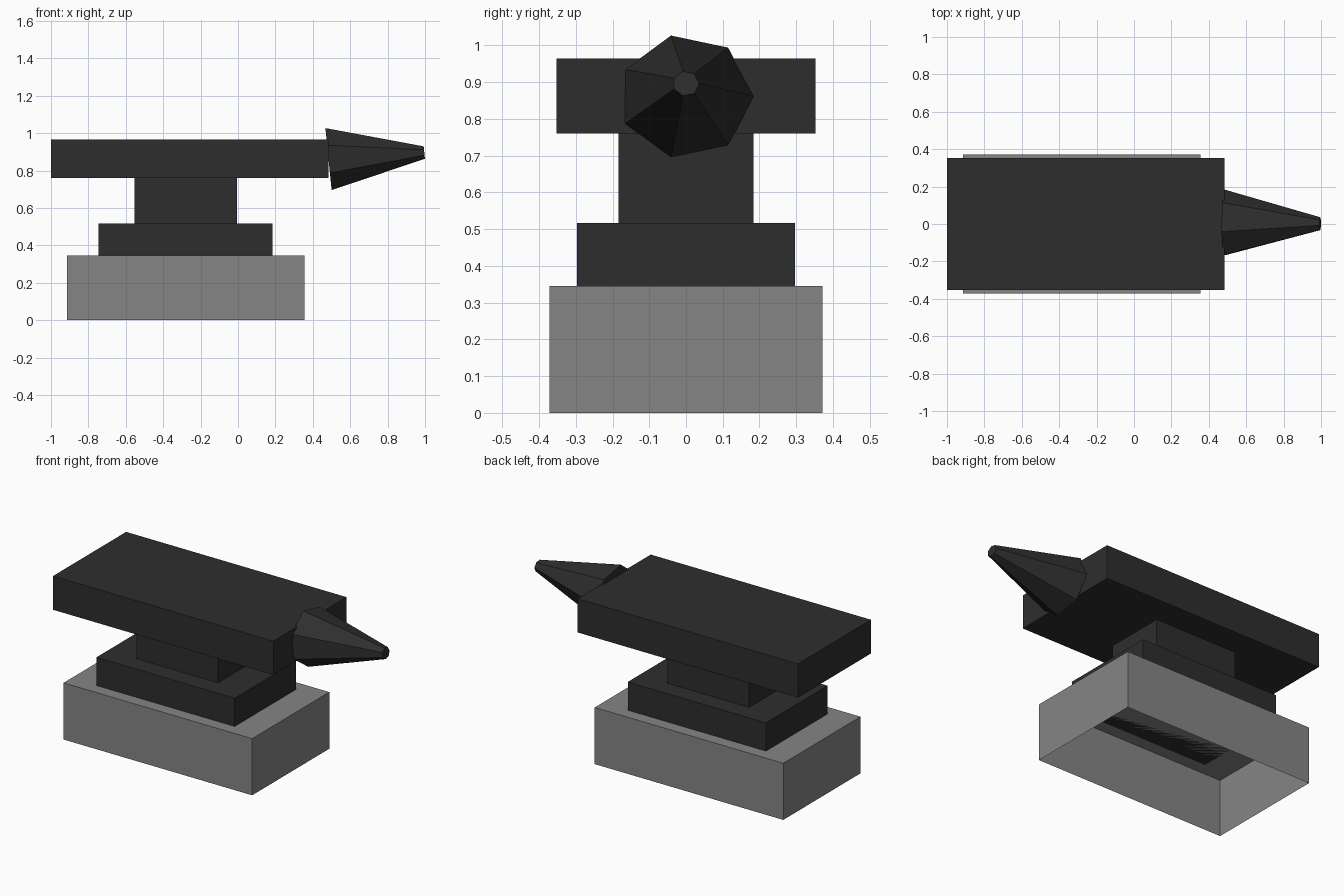
import bpy, bmesh, math

if "Cube" in bpy.data.objects:
    bpy.data.objects.remove(bpy.data.objects["Cube"])


def material(name, value):
    m = bpy.data.materials.new(name)
    m.diffuse_color = (value, value, value, 1)
    m.use_nodes = True
    m.node_tree.nodes["Principled BSDF"].inputs["Base Color"].default_value = m.diffuse_color
    return m


iron = material("dark iron", 0.027)
stone = material("grey stone", 0.235)


def finish(name, bm, mat):
    bmesh.ops.recalc_face_normals(bm, faces=bm.faces)
    mesh = bpy.data.meshes.new(name)
    bm.to_mesh(mesh)
    bm.free()
    mesh.materials.append(mat)
    obj = bpy.data.objects.new(name, mesh)
    bpy.context.collection.objects.link(obj)


def block(name, x0, x1, half_y, z0, z1, mat, open_bottom=False):
    bm = bmesh.new()
    bmesh.ops.create_cube(bm, size=1)
    for v in bm.verts:
        v.co.x = x1 if v.co.x > 0 else x0
        v.co.y = half_y if v.co.y > 0 else -half_y
        v.co.z = z1 if v.co.z > 0 else z0
    if open_bottom:
        bottom = [f for f in bm.faces if f.calc_center_median().z < z0 + 0.001]
        bmesh.ops.delete(bm, geom=bottom, context='FACES_ONLY')
    finish(name, bm, mat)


# Stacked blocks: hollow plinth, foot, waist and face
block("plinth", -0.915, 0.355, 0.371, 0, 0.345, stone, open_bottom=True)
block("foot", -0.746, 0.185, 0.296, 0.345, 0.517, iron)
block("waist", -0.554, -0.005, 0.184, 0.517, 0.76, iron)
block("face_block", -1.0, 0.484, 0.352, 0.76, 0.965, iron)

# Horn: seven-sided taper, its end rings leaning back slightly
SIDES = 7
bm = bmesh.new()
rings = []
for cx, cz, ry, rz in ((0.484, 0.861, 0.184, 0.170), (0.996, 0.896, 0.036, 0.034)):
    ring = []
    for i in range(SIDES):
        a = math.tau * i / SIDES
        dz = rz * math.sin(a)
        ring.append(bm.verts.new((cx - 0.1 * dz, ry * math.cos(a), cz + dz)))
    rings.append(ring)
    bm.faces.new(ring)
for i in range(SIDES):
    j = (i + 1) % SIDES
    bm.faces.new((rings[0][i], rings[0][j], rings[1][j], rings[1][i]))
finish("horn", bm, iron)
